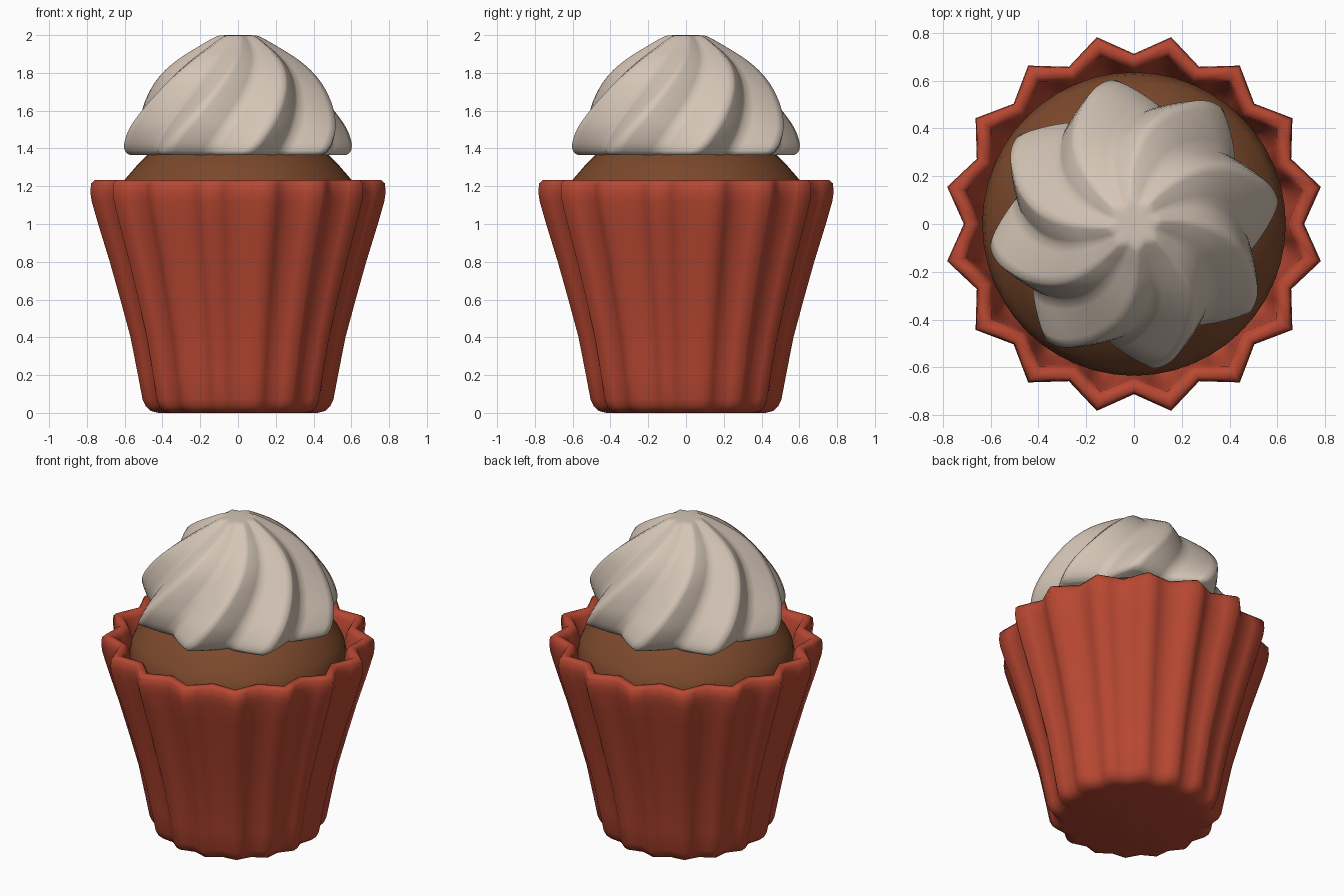
import bpy, bmesh, math

if "Cube" in bpy.data.objects:
    bpy.data.objects.remove(bpy.data.objects["Cube"])


def material(name, rgb):
    m = bpy.data.materials.new(name)
    m.diffuse_color = (*rgb, 1)
    m.use_nodes = True
    m.node_tree.nodes["Principled BSDF"].inputs["Base Color"].default_value = m.diffuse_color
    return m


def loft(name, rings, mat, angle):
    """Skin a list of point rings and cap both ends."""
    bm = bmesh.new()
    loops = [[bm.verts.new(p) for p in ring] for ring in rings]
    n = len(loops[0])
    for a, b in zip(loops, loops[1:]):
        for i in range(n):
            j = (i + 1) % n
            bm.faces.new((a[i], a[j], b[j], b[i]))
    bm.faces.new(loops[0][::-1])
    bm.faces.new(loops[-1])
    bmesh.ops.recalc_face_normals(bm, faces=bm.faces)
    me = bpy.data.meshes.new(name)
    bm.to_mesh(me)
    bm.free()
    me.materials.append(mat)
    ob = bpy.data.objects.new(name, me)
    bpy.context.collection.objects.link(ob)
    bpy.context.view_layer.objects.active = ob
    ob.select_set(True)
    bpy.ops.object.shade_smooth_by_angle(angle=math.radians(angle))
    ob.select_set(False)
    return ob


def star(tip, valley, z, points, phase, sub, bulge=0.0):
    """Star ring whose first tip lies at the phase angle (degrees)."""
    ring = []
    for k in range(points * 2):
        r0, r1 = (tip, valley) if k % 2 == 0 else (valley, tip)
        a0 = math.radians(phase + k * 180 / points)
        a1 = math.radians(phase + (k + 1) * 180 / points)
        for s in range(sub):
            t = s / sub
            x = r0 * math.cos(a0) * (1 - t) + r1 * math.cos(a1) * t
            y = r0 * math.sin(a0) * (1 - t) + r1 * math.sin(a1) * t
            f = 1 + bulge * 4 * t * (1 - t)
            ring.append((x * f, y * f, z))
    return ring


def smooth_profile(pts, steps):
    """Catmull-Rom curve through the profile points."""
    out = []
    ext = [pts[0]] + pts + [pts[-1]]
    for a, b, c, d in zip(ext, ext[1:], ext[2:], ext[3:]):
        for s in range(steps):
            t = s / steps
            out.append([0.5 * (2 * q + (r - p) * t + (2 * p - 5 * q + 4 * r - u) * t * t
                               + (3 * q - p - 3 * r + u) * t ** 3)
                        for p, q, r, u in zip(a, b, c, d)])
    return out + [list(pts[-1])]


red = material("wrapper red", (0.48, 0.064, 0.032))
brown = material("cake brown", (0.2, 0.066, 0.025))
cream = material("frosting cream", (0.66, 0.56, 0.47))

# Pleated wrapper: outside upward, over the rim, then down inside
wall = [(0.43, 0.40, 0), (0.47, 0.435, 0.01), (0.498, 0.457, 0.035), (0.515, 0.47, 0.07),
        (0.54, 0.49, 0.2), (0.58, 0.525, 0.4), (0.635, 0.57, 0.6),
        (0.692, 0.617, 0.8), (0.755, 0.672, 1.0), (0.79, 0.705, 1.12),
        (0.797, 0.712, 1.17), (0.793, 0.708, 1.215), (0.775, 0.693, 1.232),
        (0.735, 0.66, 1.228), (0.715, 0.642, 1.2), (0.705, 0.632, 1.14),
        (0.67, 0.60, 1.0), (0.61, 0.54, 0.8)]
loft("wrapper", [star(t, v, z, 16, 11.25, 2) for t, v, z in wall], red, 80)

# Cake dome
cake = [(0.5, 0.82), (0.59, 0.95), (0.625, 1.05), (0.635, 1.12), (0.625, 1.18),
        (0.6, 1.235), (0.535, 1.31), (0.46, 1.385), (0.36, 1.43), (0.2, 1.46)]
loft("cake", [[(r * math.cos(i * math.tau / 48), r * math.sin(i * math.tau / 48), z)
               for i in range(48)] for r, z in cake], brown, 60)

# Twisted eight-lobed frosting swirl
swirl = [(0.575, 1.365), (0.6, 1.385), (0.61, 1.43), (0.594, 1.51), (0.55, 1.6),
         (0.5, 1.68), (0.44, 1.76), (0.37, 1.83), (0.29, 1.89), (0.2, 1.945),
         (0.14, 1.98), (0.1, 1.997), (0.04, 2.0)]
rings = []
for r, z in smooth_profile(swirl, 4):
    up = (z - 1.365) / 0.635
    rings.append(star(r, r * 0.81, z, 8, 4.5 + 48 * up, 5, 0.02))
loft("frosting", rings, cream, 75)
